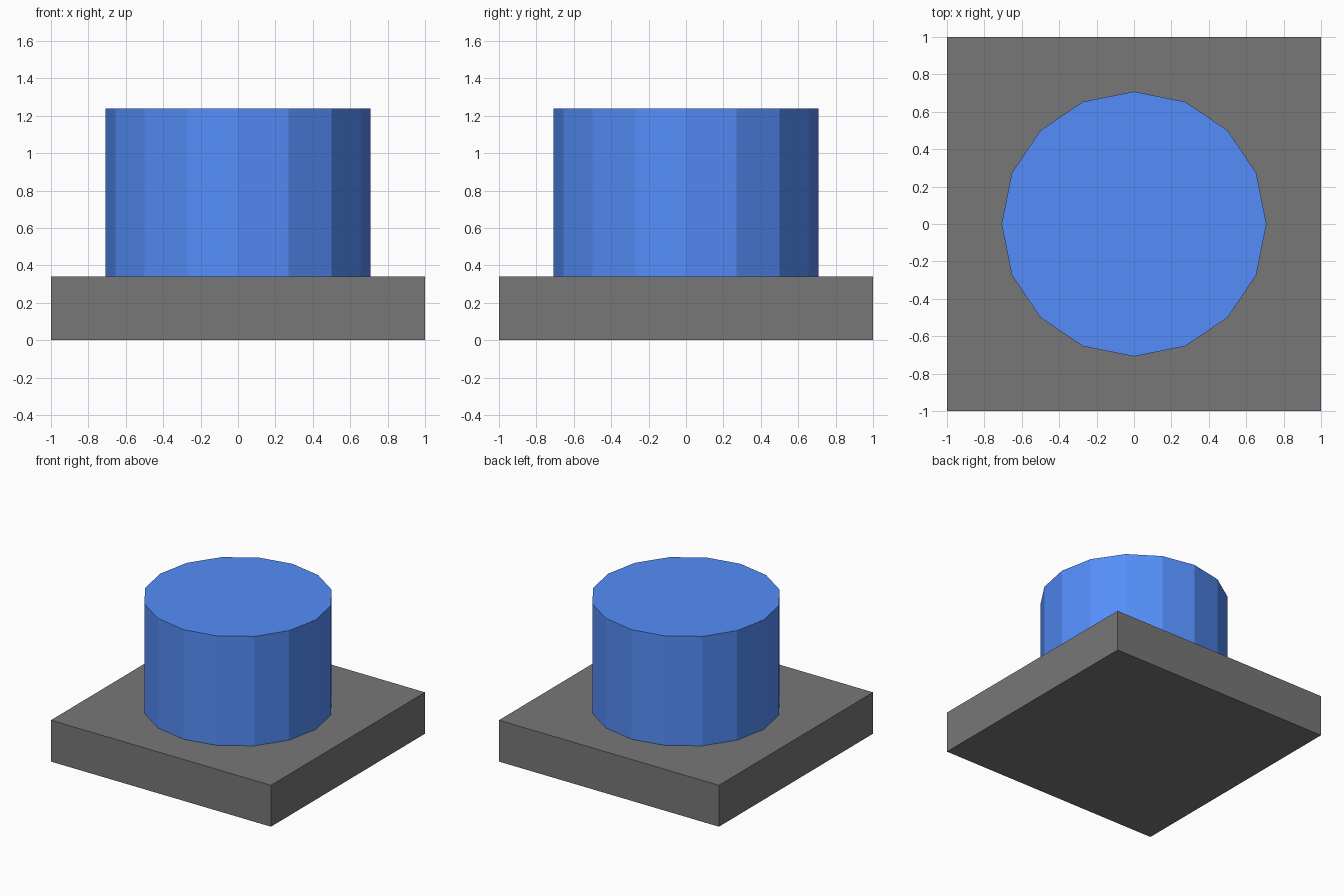
import bpy

if "Cube" in bpy.data.objects:
    bpy.data.objects.remove(bpy.data.objects["Cube"])

BASE_TOP = 0.34
BUTTON_TOP = 1.24


def paint(obj, name, rgb):
    mat = bpy.data.materials.new(name)
    mat.diffuse_color = (*rgb, 1)
    mat.use_nodes = True
    mat.node_tree.nodes["Principled BSDF"].inputs["Base Color"].default_value = mat.diffuse_color
    obj.data.materials.append(mat)


# Square dark grey base plate
bpy.ops.mesh.primitive_cube_add(size=1, location=(0, 0, BASE_TOP / 2))
base = bpy.context.object
base.name = "base_plate"
base.scale = (2, 2, BASE_TOP)
bpy.ops.object.transform_apply(location=False, rotation=False, scale=True)
paint(base, "dark_grey", (0.185, 0.185, 0.185))

# Sixteen-sided blue button resting on the plate
bpy.ops.mesh.primitive_cylinder_add(
    vertices=16, radius=0.708, depth=BUTTON_TOP - BASE_TOP,
    location=(0, 0, (BASE_TOP + BUTTON_TOP) / 2))
button = bpy.context.object
button.name = "button"
paint(button, "blue", (0.09, 0.27, 0.95))
